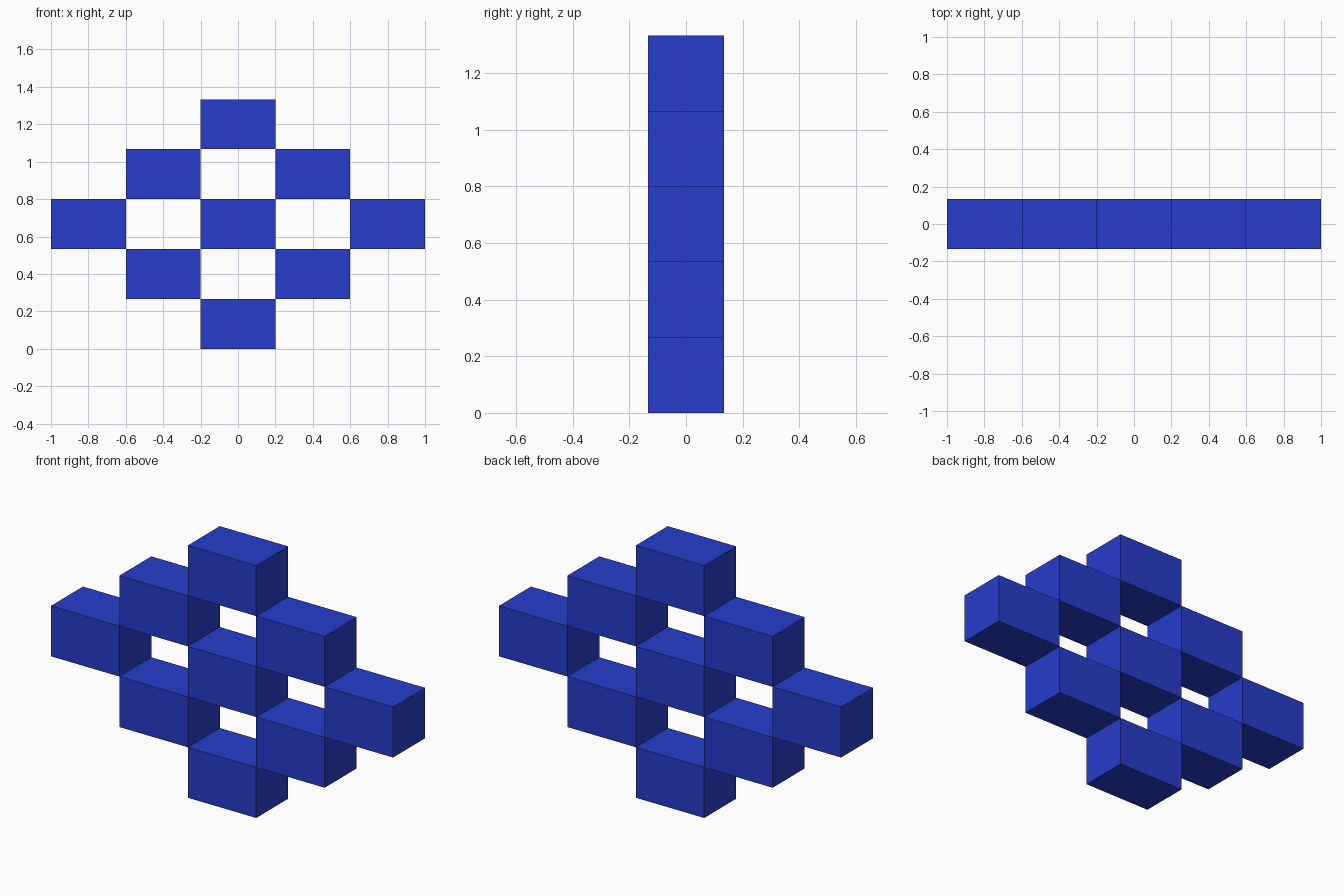
import bpy

if "Cube" in bpy.data.objects:
    bpy.data.objects.remove(bpy.data.objects["Cube"])

W, H = 0.4, 4 / 15  # block width; block height and depth

blue = bpy.data.materials.new("blue")
blue.diffuse_color = (0.02, 0.045, 0.6, 1)
blue.use_nodes = True
blue.node_tree.nodes["Principled BSDF"].inputs["Base Color"].default_value = blue.diffuse_color


def block(name, col, row):
    bpy.ops.mesh.primitive_cube_add(size=1, location=(col * W, 0, (row + 0.5) * H))
    ob = bpy.context.object
    ob.name = name
    ob.scale = (W, H, H)
    bpy.ops.object.transform_apply(location=False, rotation=False, scale=True)
    ob.data.materials.append(blue)


# Diamond checkerboard of blocks: columns filled in each row, bottom to top
rows = [(0,), (-1, 1), (-2, 0, 2), (-1, 1), (0,)]
for row, cols in enumerate(rows):
    for i, col in enumerate(cols):
        block(f"block_row{row + 1}_{i + 1}", col, row)
